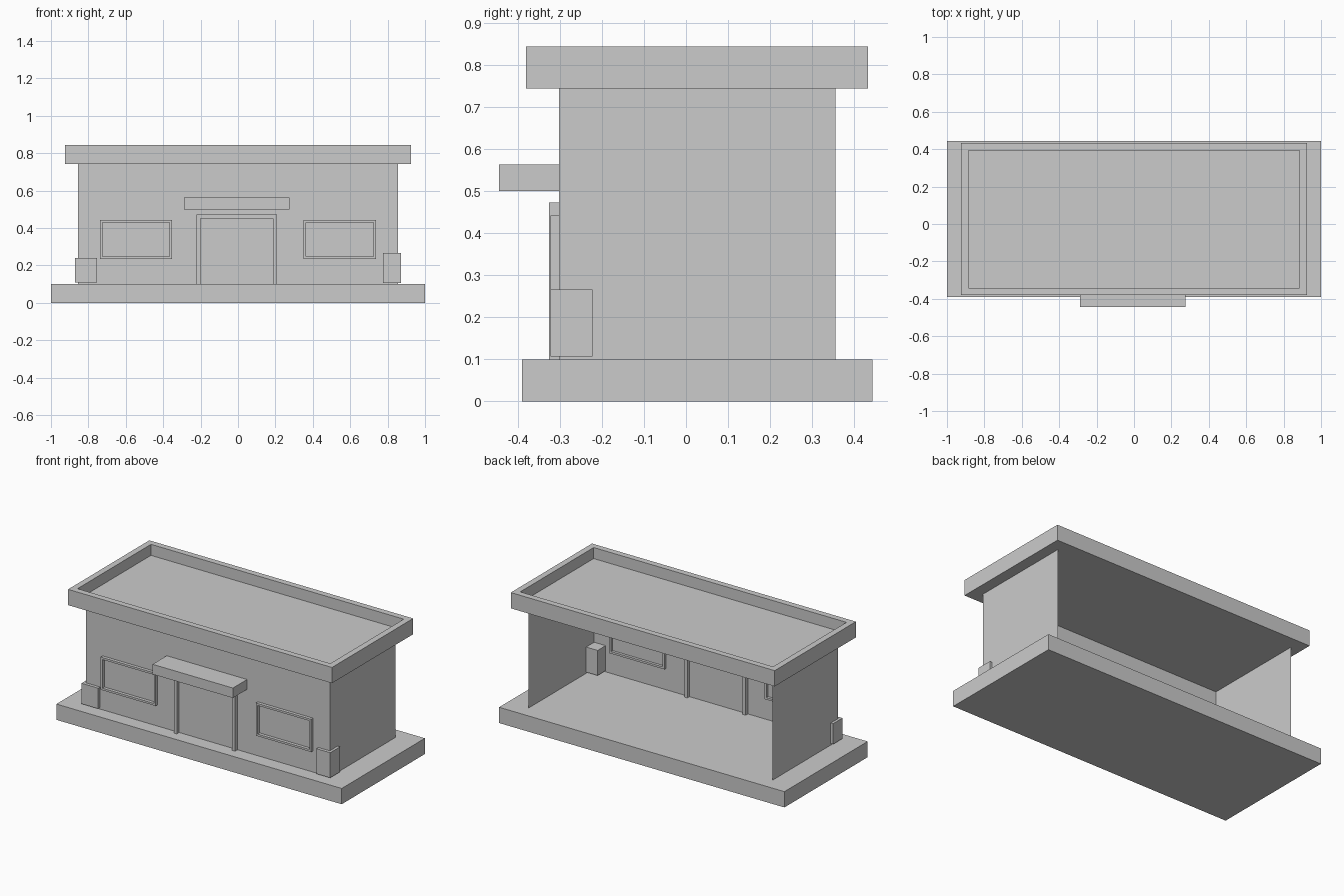
import bpy
import bmesh

cube = bpy.data.objects.get("Cube")
if cube:
    bpy.data.objects.remove(cube, do_unlink=True)

grey = bpy.data.materials.new("plain_grey")
grey.use_nodes = True
colour = (0.6, 0.6, 0.6, 1)
grey.diffuse_color = colour
grey.node_tree.nodes["Principled BSDF"].inputs["Base Color"].default_value = colour


def finish(name, bm):
    mesh = bpy.data.meshes.new(name)
    bm.to_mesh(mesh)
    bm.free()
    mesh.materials.append(grey)
    obj = bpy.data.objects.new(name, mesh)
    bpy.context.collection.objects.link(obj)


def add_box(bm, x, y, z):
    """Add a box from (low, high) ranges and return its faces."""
    verts = bmesh.ops.create_cube(bm, size=1)["verts"]
    for v in verts:
        v.co = [r[0] if c < 0 else r[1] for c, r in zip(v.co, (x, y, z))]
    return list({f for v in verts for f in v.link_faces})


def box(name, x, y, z):
    bm = bmesh.new()
    add_box(bm, x, y, z)
    finish(name, bm)


def frame(name, x, z, y, rim, has_sill):
    """Extruded rectangular frame, open at the bottom if it has no sill."""
    bm = bmesh.new()
    low = z[0] + rim if has_sill else z[0]
    inner = [(x[0] + rim, low), (x[0] + rim, z[1] - rim),
             (x[1] - rim, z[1] - rim), (x[1] - rim, low)]
    outer = [(x[0], z[0]), (x[0], z[1]), (x[1], z[1]), (x[1], z[0])]
    a = [bm.verts.new((px, y[0], pz)) for px, pz in outer]
    b = [bm.verts.new((px, y[0], pz)) for px, pz in inner]
    for i in range(4 if has_sill else 3):
        j = (i + 1) % 4
        bm.faces.new((a[i], a[j], b[j], b[i]))
    ext = bmesh.ops.extrude_face_region(bm, geom=bm.faces[:], use_keep_orig=True)
    for v in ext["geom"]:
        if isinstance(v, bmesh.types.BMVert):
            v.co.y = y[1]
    bmesh.ops.recalc_face_normals(bm, faces=bm.faces[:])
    finish(name, bm)


# Ground slab
box("base_slab", (-1, 1), (-0.39, 0.443), (0, 0.1))

# Thin-walled shell, open at the back and the floor
bm = bmesh.new()
faces = add_box(bm, (-0.855, 0.855), (-0.302, 0.355), (0.1, 0.743))
bm.normal_update()
bmesh.ops.delete(bm, geom=[f for f in faces if f.normal.y > 0.5 or f.normal.z < -0.5],
                 context='FACES')
finish("walls", bm)

# Roof with a sunken deck inside a parapet
bm = bmesh.new()
faces = add_box(bm, (-0.925, 0.925), (-0.38, 0.433), (0.743, 0.843))
bm.normal_update()
top = next(f for f in faces if f.normal.z > 0.5)
bmesh.ops.inset_region(bm, faces=[top], thickness=0.055)
deck = bmesh.ops.extrude_face_region(bm, geom=[top])["geom"]
bmesh.ops.translate(bm, vec=(0, 0, -0.07),
                    verts=[v for v in deck if isinstance(v, bmesh.types.BMVert)])
if top.is_valid:
    bmesh.ops.delete(bm, geom=[top], context='FACES_ONLY')
finish("roof", bm)

# Entrance
frame("door_frame", (-0.222, 0.208), (0.1, 0.473), (-0.326, -0.28), 0.021, False)
box("door_canopy", (-0.288, 0.275), (-0.444, -0.302), (0.5, 0.563))

# Windows
for name, x in (("right", (-0.738, -0.352)), ("left", (0.35, 0.738))):
    frame(name + "_window_frame", x, (0.235, 0.442), (-0.322, -0.285), 0.013, True)

# Corner blocks
box("right_corner_block", (-0.872, -0.755), (-0.322, -0.228), (0.11, 0.24))
box("left_corner_block", (0.775, 0.872), (-0.322, -0.222), (0.107, 0.266))
